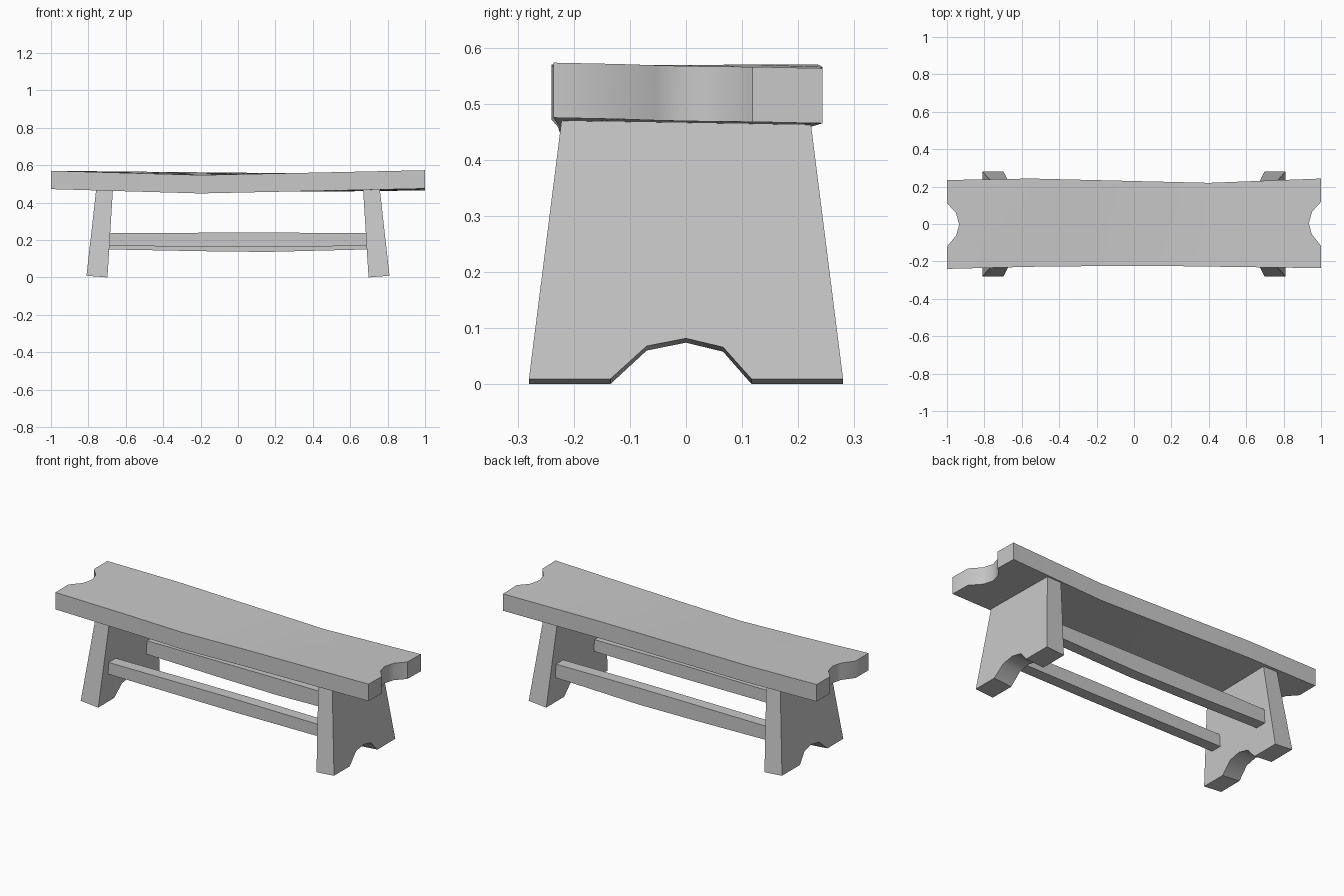
import bpy, bmesh, math

default = bpy.data.objects.get("Cube")
if default:
    bpy.data.objects.remove(default, do_unlink=True)

grey = bpy.data.materials.new("plain grey")
grey.use_nodes = True
colour = (0.58, 0.58, 0.58, 1)
grey.diffuse_color = colour
grey.node_tree.nodes["Principled BSDF"].inputs["Base Color"].default_value = colour


def finish(name, bm):
    """Turn a bmesh into a named, shaded object."""
    bmesh.ops.recalc_face_normals(bm, faces=bm.faces)
    mesh = bpy.data.meshes.new(name)
    bm.to_mesh(mesh)
    bm.free()
    mesh.materials.append(grey)
    obj = bpy.data.objects.new(name, mesh)
    bpy.context.collection.objects.link(obj)
    bpy.ops.object.select_all(action='DESELECT')
    obj.select_set(True)
    bpy.context.view_layer.objects.active = obj
    bpy.ops.object.shade_smooth_by_angle(angle=math.radians(40))


def loft(name, rings):
    """Join equal rings of points into a capped solid."""
    bm = bmesh.new()
    loops = [[bm.verts.new(p) for p in ring] for ring in rings]
    n = len(loops[0])
    for a, b in zip(loops, loops[1:]):
        for i in range(n):
            j = (i + 1) % n
            bm.faces.new((a[i], a[j], b[j], b[i]))
    bm.faces.new(loops[0])
    bm.faces.new(loops[-1])
    finish(name, bm)


def lerp(points, x):
    for (x0, v0), (x1, v1) in zip(points, points[1:]):
        if x <= x1:
            return v0 + (v1 - v0) * (x - x0) / (x1 - x0)
    return points[-1][1]


# Seat: a sagging, slightly warped plank with a scalloped notch in each end
front_y = [(-1, -0.24), (-0.4, -0.225), (0.2, -0.225), (1, -0.236)]
back_y = [(-1, 0.235), (-0.55, 0.243), (0.4, 0.22), (1, 0.243)]
front_z = [(-1, 0.57), (-0.2, 0.547), (1, 0.573)]
back_z = [(-1, 0.57), (0.4, 0.556), (1, 0.563)]
rows = [(0, 0), (0.25, 0), (0.38, 0.05), (0.5, 0.065), (0.63, 0.048), (0.74, 0), (1, 0)]
columns = [-1, -0.55, -0.2, 0.2, 0.4, 1]

bm = bmesh.new()
grid = []
for c in columns:
    line = []
    for t, notch in rows:
        x = c - math.copysign(notch, c) if abs(c) == 1 else c
        y = lerp(front_y, c) * (1 - t) + lerp(back_y, c) * t
        z = lerp(front_z, x) * (1 - t) + lerp(back_z, x) * t
        line.append(bm.verts.new((x, y, z)))
    grid.append(line)
for a, b in zip(grid, grid[1:]):
    for i in range(len(rows) - 1):
        bm.faces.new((a[i], b[i], b[i + 1], a[i + 1]))
lower = bmesh.ops.extrude_face_region(bm, geom=bm.faces[:])["geom"]
bmesh.ops.translate(bm, vec=(0, 0, -0.098),
                    verts=[v for v in lower if isinstance(v, bmesh.types.BMVert)])
finish("seat", bm)

# Legs: splayed, tapering boards with an arch cut between the feet
arch = [(-0.135, 0), (-0.07, 0.06), (0, 0.074), (0.066, 0.058), (0.117, 0)]
outline = [(-0.28, 0)] + arch + [(0.28, 0), (0.218, 0.5), (-0.218, 0.5)]
for name, side in (("right_leg", -1), ("left_leg", 1)):
    outer = [(side * (0.81 - 0.11 * z), y, z + 0.009 * (1 - z / 0.5)) for y, z in outline]
    inner = [(side * (0.698 - 0.062 * z), y, z) for y, z in outline]
    loft(name, [outer, inner])

# Stretchers: two slightly bowed rails between the legs
stations = [(-0.71, 0), (-0.2, 0.7), (0.15, 1), (0.71, 0)]
for name, y0, y1, low, high, sag in (
        ("front_stretcher", -0.205, -0.14, 0.168, 0.236, 0.004),
        ("back_stretcher", 0.145, 0.21, 0.15, 0.228, 0.014)):
    rings = []
    for x, bow in stations:
        bottom, top = low - sag * bow, high + 0.004 * bow
        rings.append([(x, y0, bottom), (x, y1, bottom), (x, y1, top), (x, y0, top)])
    loft(name, rings)
